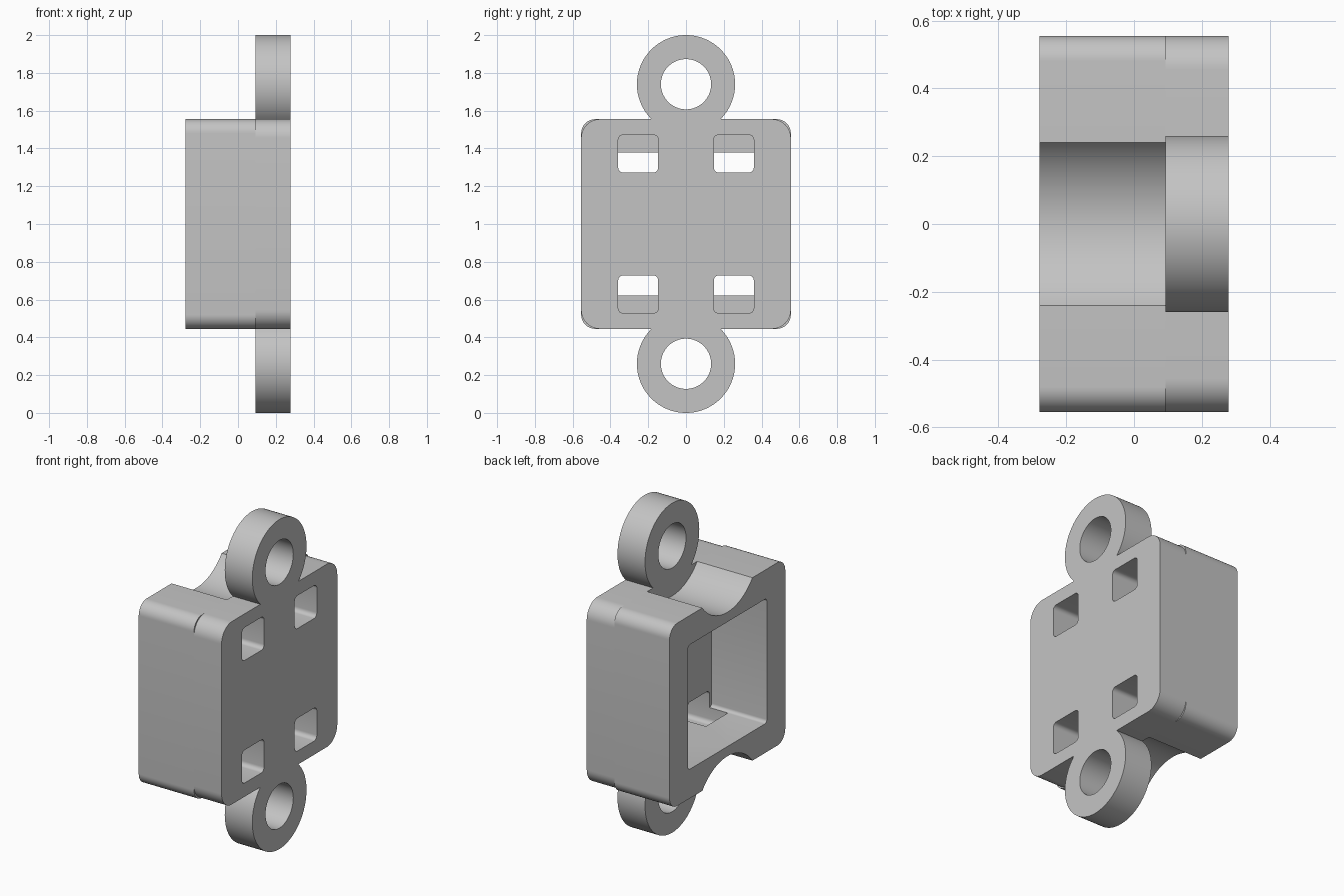
import bpy, bmesh, math

if "Cube" in bpy.data.objects:
    bpy.data.objects.remove(bpy.data.objects["Cube"])

MID = 1.0                            # height of the symmetry plane
HALF = 0.555                         # half size of the square body
LUG = 0.74                           # lug centre above/below the symmetry plane
X0, XS, X1 = -0.278, 0.093, 0.278    # back, seam and front of the part


def arc(cy, cz, r, a0, a1, n):
    return [(cy + r * math.cos(math.radians(a0 + (a1 - a0) * i / n)),
             cz + r * math.sin(math.radians(a0 + (a1 - a0) * i / n))) for i in range(n + 1)]


def four_way(q):
    """Complete a quarter outline by mirroring it in y and turning it half round."""
    half = q + [(-y, z) for y, z in reversed(q[:-1])]
    return half + [(-y, -z) for y, z in half]


def rounded(cy, cz, hy, hz, r):
    pts = []
    for k, (sy, sz) in enumerate([(1, 1), (-1, 1), (-1, -1), (1, -1)]):
        pts += arc(cy + sy * (hy - r), cz + sz * (hz - r), r, 90 * k, 90 * k + 90, 6)
    return pts


def prism(name, pts, x0, x1):
    bm = bmesh.new()
    face = bm.faces.new([bm.verts.new((x0, y, z + MID)) for y, z in pts])
    ext = bmesh.ops.extrude_face_region(bm, geom=[face])
    bmesh.ops.translate(bm, vec=(x1 - x0, 0, 0),
                        verts=[v for v in ext["geom"] if isinstance(v, bmesh.types.BMVert)])
    bmesh.ops.recalc_face_normals(bm, faces=bm.faces)
    me = bpy.data.meshes.new(name)
    bm.to_mesh(me)
    bm.free()
    ob = bpy.data.objects.new(name, me)
    bpy.context.collection.objects.link(ob)
    return ob


def combine(target, tool, operation):
    mod = target.modifiers.new("bool", "BOOLEAN")
    mod.operation, mod.solver, mod.object = operation, "EXACT", tool
    bpy.context.view_layer.objects.active = target
    bpy.ops.object.modifier_apply(modifier=mod.name)
    bpy.data.objects.remove(tool)


drop = HALF - LUG    # body edge seen from the lug centre

# Housing with a round groove in the top and bottom
groove_r = 0.303
g0 = math.degrees(math.asin(drop / groove_r))
quarter = arc(HALF - 0.075, HALF - 0.075, 0.075, 0, 90, 12) + arc(0, LUG, groove_r, g0, -90, 20)
body = prism("sensor_housing", four_way(quarter), X0, XS)

# Front plate with a mounting lug at each end
lug_r = 0.26
l0 = math.degrees(math.asin(drop / lug_r))
quarter = arc(HALF - 0.1, HALF - 0.1, 0.1, 0, 90, 12) + arc(0, LUG, lug_r, l0, 90, 32)
combine(body, prism("front_plate", four_way(quarter), XS, X1), "UNION")

# Square cavity open at the back
combine(body, prism("cavity", rounded(0, 0, 0.378, 0.378, 0.02), X0 - 0.1, XS), "DIFFERENCE")

# Lug holes and the four windows that run into the cavity walls
for s in (1, -1):
    combine(body, prism("lug_hole", arc(0, s * LUG, 0.133, 0, 360, 64)[:-1], 0, X1 + 0.1), "DIFFERENCE")
    for t in (1, -1):
        win = rounded(t * 0.253, s * 0.372, 0.106, 0.1, 0.026)
        combine(body, prism("window", win, -0.03, X1 + 0.1), "DIFFERENCE")

# Colour and shading
grey = bpy.data.materials.new("light_grey")
grey.diffuse_color = (0.55, 0.55, 0.55, 1)
grey.use_nodes = True
grey.node_tree.nodes["Principled BSDF"].inputs["Base Color"].default_value = grey.diffuse_color
body.data.materials.clear()
body.data.materials.append(grey)
for p in body.data.polygons:
    p.material_index = 0
bpy.ops.object.select_all(action="DESELECT")
body.select_set(True)
bpy.context.view_layer.objects.active = body
bpy.ops.object.shade_smooth_by_angle(angle=math.radians(30))
